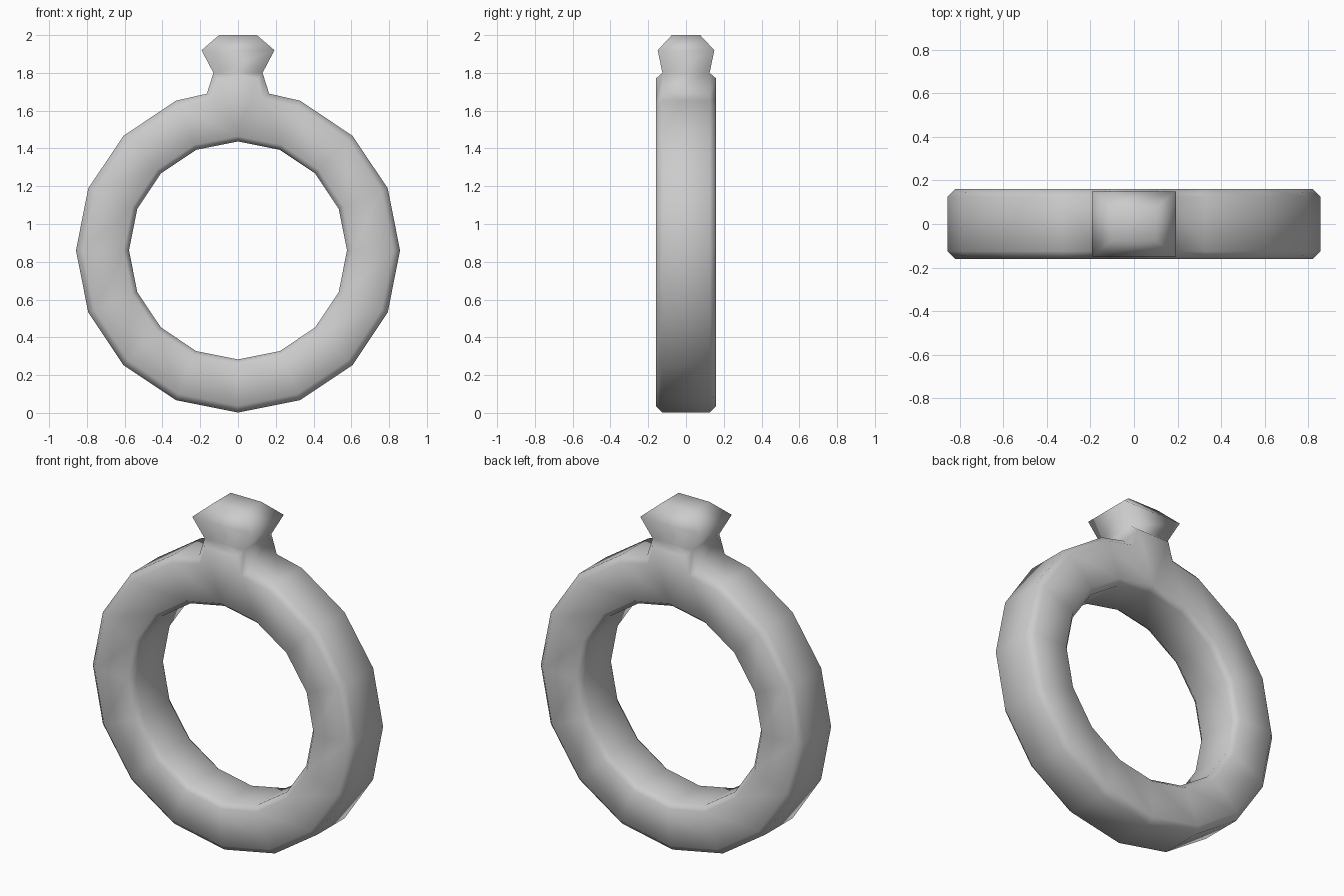
import bpy, bmesh, math

if "Cube" in bpy.data.objects:
    bpy.data.objects.remove(bpy.data.objects["Cube"])

ZC = 0.86      # ring centre height
N = 16         # sides of the band
HALF = 0.16    # half thickness
RIM = 0.125    # half width of the flat rims between the chamfers


def outline(radius, neck=None):
    """16-sided loop starting beside the top; the top vertex becomes the neck."""
    pts = []
    for i in range(N):
        a = math.radians(90) + i * math.tau / N
        if i == 0:
            if neck:
                (xa, za), (xb, zb) = neck
                pts += [(xa, za), (xb, zb), (-xb, zb), (-xa, za)]
            else:
                pts += [(0, ZC + radius)] * 4
        else:
            pts.append((radius * math.cos(a), ZC + radius * math.sin(a)))
    return pts


bm = bmesh.new()


def add_loop(pts, y):
    made = {}
    for p in pts:
        if p not in made:
            made[p] = bm.verts.new((p[0], y, p[1]))
    return [made[p] for p in pts]


def add_face(verts):
    verts = list(dict.fromkeys(verts))
    if len(verts) > 2:
        bm.faces.new(verts)


# Chamfered band cross-section, swept round as six loops
inner = outline(0.577)
inner_side = outline(0.605)
outer_side = outline(0.823, ((0.135, 1.66), (0.105, 1.77)))
outer = outline(0.858, ((0.165, 1.69), (0.13, 1.80)))
section = [(inner, -RIM), (inner_side, -HALF), (outer_side, -HALF), (outer, -RIM),
           (outer, RIM), (outer_side, HALF), (inner_side, HALF), (inner, RIM)]
loops = [add_loop(p, y) for p, y in section]
M = len(outer)
for k in range(len(loops)):
    A, B = loops[k], loops[(k + 1) % len(loops)]
    for i in range(M):
        if k == 3 and i == 1:
            continue  # neck top, left open for the gem
        j = (i + 1) % M
        add_face([A[i], A[j], B[j], B[i]])

# Faceted gem growing out of the neck
F, K = loops[3], loops[4]
prev = [F[2], F[1], K[1], K[2]]
for hx, hy, z in [(0.193, 0.15, 1.92), (0.10, 0.075, 2.0)]:
    cur = [bm.verts.new((sx * hx, sy * hy, z))
           for sx, sy in [(-1, -1), (1, -1), (1, 1), (-1, 1)]]
    for i in range(4):
        j = (i + 1) % 4
        bm.faces.new([prev[i], prev[j], cur[j], cur[i]])
    prev = cur
bm.faces.new(prev)

bmesh.ops.recalc_face_normals(bm, faces=bm.faces[:])
for f in bm.faces:
    f.smooth = True
mesh = bpy.data.meshes.new("gem_ring")
bm.to_mesh(mesh)
bm.free()
ring = bpy.data.objects.new("gem_ring", mesh)
bpy.context.collection.objects.link(ring)
